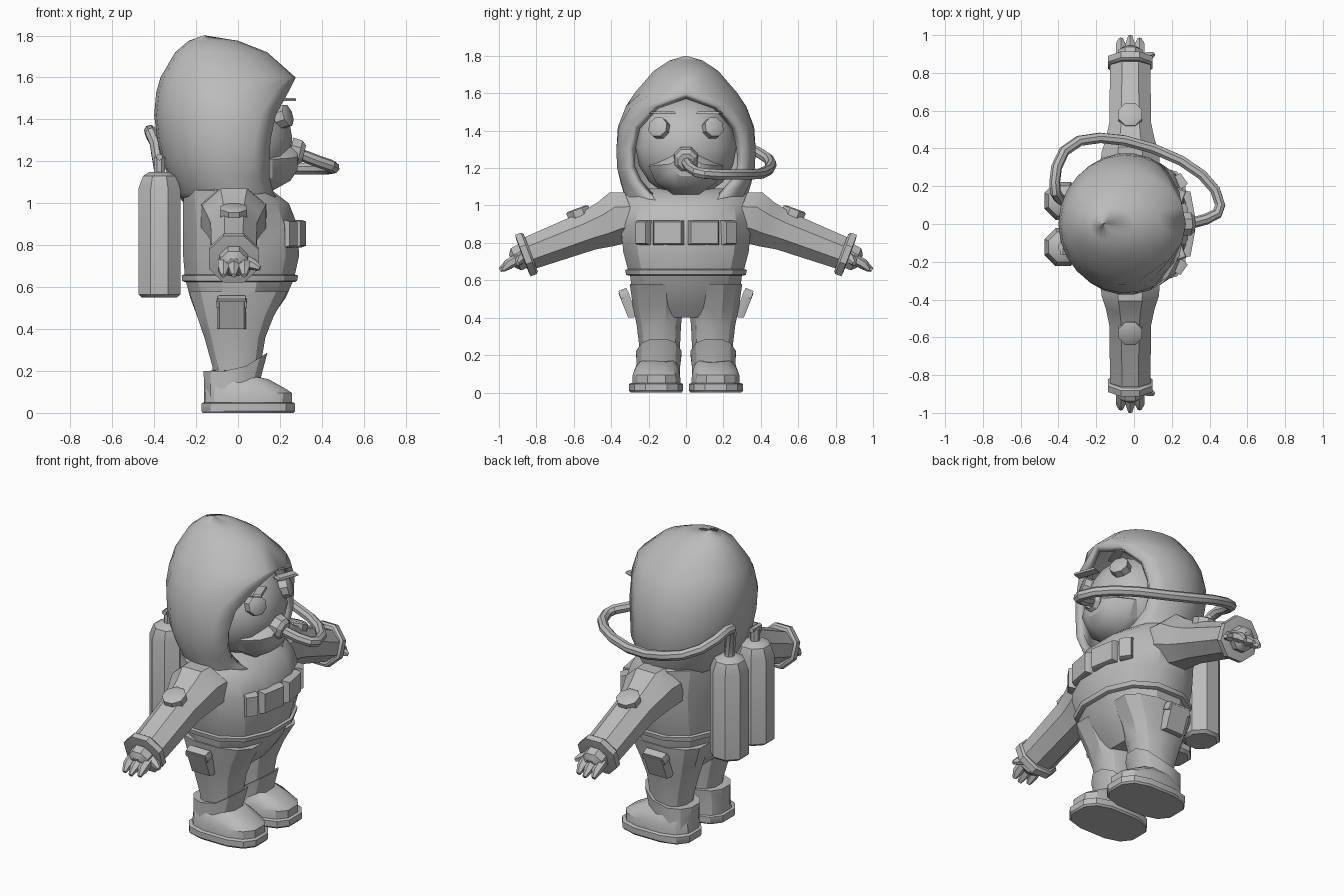
import bpy, bmesh, math
from mathutils import Vector, Matrix

if "Cube" in bpy.data.objects:
    bpy.data.objects.remove(bpy.data.objects["Cube"])

grey = bpy.data.materials.new("suit grey")
grey.diffuse_color = (0.5, 0.5, 0.5, 1)
grey.use_nodes = True
grey.node_tree.nodes["Principled BSDF"].inputs["Base Color"].default_value = grey.diffuse_color


def finish(ob, mirror=False, angle=32):
    ob.data.materials.clear()
    ob.data.materials.append(grey)
    if mirror:
        m = ob.modifiers.new("Mirror", "MIRROR")
        m.use_axis = (False, True, False)
    bpy.ops.object.select_all(action="DESELECT")
    ob.select_set(True)
    bpy.context.view_layer.objects.active = ob
    bpy.ops.object.shade_smooth_by_angle(angle=math.radians(angle))
    return ob


def loft(name, rings, mirror=False, closed=True, cap=True, solid=0, angle=32):
    """Skin a list of point rings; optional caps, mirror and inward thickness."""
    bm = bmesh.new()
    rows = [[bm.verts.new(p) for p in r] for r in rings]
    n = len(rows[0])
    for a, b in zip(rows, rows[1:]):
        for i in range(n if closed else n - 1):
            j = (i + 1) % n
            bm.faces.new((a[i], a[j], b[j], b[i]))
    if cap:
        bm.faces.new(rows[0])
        bm.faces.new(rows[-1])
    bmesh.ops.remove_doubles(bm, verts=bm.verts, dist=0.0005)
    bmesh.ops.recalc_face_normals(bm, faces=bm.faces)
    me = bpy.data.meshes.new(name)
    bm.to_mesh(me)
    bm.free()
    ob = bpy.data.objects.new(name, me)
    bpy.context.collection.objects.link(ob)
    if solid:
        s = ob.modifiers.new("Solidify", "SOLIDIFY")
        s.thickness, s.offset = solid, -1
    return finish(ob, mirror, angle)


def oval(z, x0, x1, ry, cy=0, n=12, e=0.85, lift=lambda x: 0):
    """Horizontal rounded cross-section from x0 to x1."""
    pts = []
    for i in range(n):
        a = 2 * math.pi * (i + 0.5) / n
        c, s = math.cos(a), math.sin(a)
        x = (x0 + x1) / 2 + (x1 - x0) / 2 * math.copysign(abs(c) ** e, c)
        pts.append((x, cy + ry * math.copysign(abs(s) ** e, s), z + lift(x)))
    return pts


def tube(name, stops, n=8, mirror=False, angle=32):
    """Loft of circles; stops are (x, y, z, radius), all facing along the first-to-last axis."""
    axis = Vector(stops[-1][:3]) - Vector(stops[0][:3])
    q = axis.to_track_quat("Z", "Y")
    rings = [[Vector(s[:3]) + q @ Vector((s[3] * math.cos(2 * math.pi * (i + .5) / n),
              s[3] * math.sin(2 * math.pi * (i + .5) / n), 0)) for i in range(n)] for s in stops]
    return loft(name, rings, mirror, angle=angle)


def plate(name, loc, size, axis="Z", rot=0, mirror=True, taper=0.88):
    """Bevel-sided pad whose thickness runs along local x (or y when rotated)."""
    m = Matrix.Translation(loc) @ Matrix.Rotation(rot, 4, axis)
    sx, sy, sz = (v / 2 for v in size)
    k = [sx, sy, sz].index(min(sx, sy, sz))
    o = [i for i in range(3) if i != k]
    rings = []
    for side, f in ((-1, 1), (0, 1), (1, taper)):
        ring = []
        for a, b in ((-1, -1), (1, -1), (1, 1), (-1, 1)):
            v = [0, 0, 0]
            v[k] = side * (sx, sy, sz)[k]
            v[o[0]] = a * f * (sx, sy, sz)[o[0]]
            v[o[1]] = b * f * (sx, sy, sz)[o[1]]
            ring.append(m @ Vector(v))
        rings.append(ring)
    return loft(name, rings, mirror)


# Hood: rows of (z, back x, centre x, half width, edge x, opening half width)
hood = [(1.80, -.165, -.16, .004, -.155, 0), (1.775, -.235, -.12, .09, .0, 0),
        (1.72, -.30, -.1, .175, .14, 0), (1.60, -.37, -.06, .28, .275, 0),
        (1.53, -.39, -.05, .325, .24, .17), (1.42, -.40, -.04, .365, .18, .28),
        (1.30, -.385, -.04, .375, .155, .31), (1.20, -.36, -.04, .37, .15, .31),
        (1.12, -.33, -.03, .35, .15, .27), (1.05, -.29, -.02, .33, .17, .19),
        (1.00, -.26, 0, .31, .2, .12)]
rows = []
for z, xb, cx, ry, ex, w in hood:
    end = math.pi - math.asin(w / ry)
    rf = (ex - cx) / -math.cos(end)
    row = []
    for i in range(-9, 10):
        t = end * i / 9
        c = math.cos(t)
        row.append((cx - c * (cx - xb if c > 0 else rf), ry * math.sin(t), z))
    rows.append(row)
loft("hood", rows, closed=False, cap=False, solid=0.045, angle=38)

# Head inside the hood
rings = []
for k in range(9):
    p = math.pi * (k + .15) / 8.3
    r = math.sin(p)
    rings.append(oval(1.31 + .27 * math.cos(p), -.2 - .0 * r if r > .9 else -.2 * r,
                      .265 * r, .27 * r, n=14, e=1))
loft("face", rings, angle=50)

# Breathing mask with a ridge line and a round port
outline = [(0, 1.33), (.08, 1.29), (.2, 1.21), (.16, 1.12), (.07, 1.06)]
outline += [(-y, z) for y, z in outline[:0:-1]]
loft("mask", [[(x, y * f, 1.23 + (z - 1.23) * f) for y, z in outline]
              for x, f in ((.11, 1), (.165, 1), (.25, .72), (.285, .42))])
tube("mask_port", [(.25, 0, 1.25, .07), (.295, 0, 1.24, .065), (.315, 0, 1.235, .045)], 8)

# Goggle lenses and brows
tube("goggle", [(.19, .13, 1.405, .056), (.238, .152, 1.42, .056), (.244, .155, 1.422, .042)], 8, True)
plate("brow", (.232, .125, 1.495), (.05, .13, .014), "Z", -.35)

# Torso, belt and pelvis
loft("torso", [oval(.64, -.26, .275, .315), oval(.75, -.27, .30, .345), oval(.90, -.27, .29, .36),
               oval(1.0, -.27, .25, .35), oval(1.06, -.26, .17, .34), oval(1.09, -.2, .08, .28)])
loft("belt", [oval(.625, -.265, .28, .318), oval(.63, -.275, .29, .33),
              oval(.655, -.275, .295, .335), oval(.66, -.265, .28, .32)])
loft("pelvis", [oval(.64, -.26, .275, .31), oval(.55, -.235, .235, .298),
                oval(.46, -.2, .17, .27), oval(.40, -.15, .12, .24)])

# Chest pockets and thigh pockets
plate("wide_pocket", (.29, .095, .855), (.045, .165, .13), "Z", .18)
plate("narrow_pocket", (.245, .228, .855), (.05, .075, .13), "Z", .62)
plate("thigh_pocket", (-.03, .312, .475), (.135, .05, .16), "X", -.38)
plate("pocket_flap", (-.03, .332, .53), (.145, .05, .045), "X", -.38)

# Legs
loft("leg", [oval(.58, -.24, .245, .15, .155), oval(.46, -.2, .175, .138, .15),
             oval(.36, -.165, .135, .122, .145), oval(.22, -.125, .11, .11, .14),
             oval(.12, -.12, .1, .1, .14)], True)

# Boots: sole, foot, shaft with a raised front flap
loft("sole", [oval(0, -.175, .27, .14, .16, 12, .7), oval(.01, -.18, .278, .148, .16, 12, .7),
              oval(.045, -.18, .278, .148, .16, 12, .7), oval(.05, -.17, .268, .138, .16, 12, .7)], True)
drop = lambda x: -max(0, x - .08) * .22
loft("boot_foot", [oval(.045, -.165, .262, .132, .158, 12, .75), oval(.095, -.16, .262, .13, .158, 12, .75),
                   oval(.145, -.155, .24, .115, .155, 12, .8, drop),
                   oval(.175, -.15, .15, .09, .15, 12, .8, drop)], True)
rise = lambda x: .0 if x < 0 else x * .62
loft("boot_shaft", [oval(.05, -.165, .1, .12, .148), oval(.14, -.165, .105, .12, .148),
                    oval(.2, -.17, .145, .125, .145, 12, .85, rise),
                    oval(.2, -.14, .11, .105, .145, 12, .85, rise)], True)

# Arms: slanted rings of (y, z, x half width, height half width)
arm = []
for y, z, rx, rz in ((.28, .94, .17, .15), (.36, .935, .165, .155), (.43, .90, .14, .135),
                     (.52, .865, .12, .115), (.85, .74, .115, .095)):
    arm.append([(-.02 + rx * math.cos(a), y + .34 * rz * math.sin(a), z + .94 * rz * math.sin(a))
                for a in [math.pi * (i + .5) / 4 for i in range(8)]])
loft("arm", arm, True)
tube("cuff", [(-.02, .83, .748, .115), (-.02, .84, .744, .128),
              (-.02, .872, .732, .128), (-.02, .875, .731, .1)], 8, True)
tube("shoulder_patch", [(-.02, .565, .935, .068), (-.02, .581, .978, .068), (-.02, .583, .984, .055)], 8, True)

# Hands: palm, three fingers and a thumb
tube("palm", [(-.02, .86, .735, .075), (-.02, .91, .712, .07), (-.02, .93, .702, .04)], 8, True)
for i, x in enumerate((-.07, -.02, .03)):
    tip = .995 if i == 1 else .98
    tube("finger", [(x, .89, .72, .03), (x, .95, .685, .028), (x, tip, .655, .012)], 6, True)
tube("thumb", [(.03, .87, .725, .03), (.075, .888, .705, .026), (.105, .9, .69, .012)], 6, True)

# Air tanks, valves and backpack strap block
tube("air_tank", [(-.375, .122, .55, .09), (-.375, .122, .565, .108), (-.375, .122, 1.07, .108),
                  (-.375, .122, 1.13, .085), (-.375, .122, 1.15, .05)], 8, True)
tube("valve", [(-.375, .122, 1.14, .028), (-.375, .122, 1.22, .028)], 8, True)
tube("valve_handle", [(-.375, -.165, 1.22, .016), (-.375, -.085, 1.22, .016)], 6)

# Hose from mask around the left side to one tank
path = [(.29, 0, 1.235), (.38, .025, 1.2), (.44, .055, 1.18), (.456, .1, 1.17), (.43, .18, 1.165),
        (.36, .26, 1.165), (.25, .335, 1.165), (.1, .4, 1.17), (-.05, .442, 1.19), (-.18, .456, 1.22),
        (-.29, .44, 1.25), (-.37, .385, 1.285), (-.41, .30, 1.32), (-.42, .22, 1.345),
        (-.415, .165, 1.335), (-.395, .135, 1.29), (-.375, .122, 1.17)]
cu = bpy.data.curves.new("hose", "CURVE")
cu.dimensions, cu.bevel_depth, cu.bevel_resolution, cu.use_fill_caps = "3D", .029, 2, True
sp = cu.splines.new("POLY")
sp.points.add(len(path) - 1)
for p, c in zip(sp.points, path):
    p.co = (*c, 1)
hose = bpy.data.objects.new("hose", cu)
bpy.context.collection.objects.link(hose)
bpy.ops.object.select_all(action="DESELECT")
hose.select_set(True)
bpy.context.view_layer.objects.active = hose
bpy.ops.object.convert(target="MESH")
finish(bpy.context.view_layer.objects.active)
